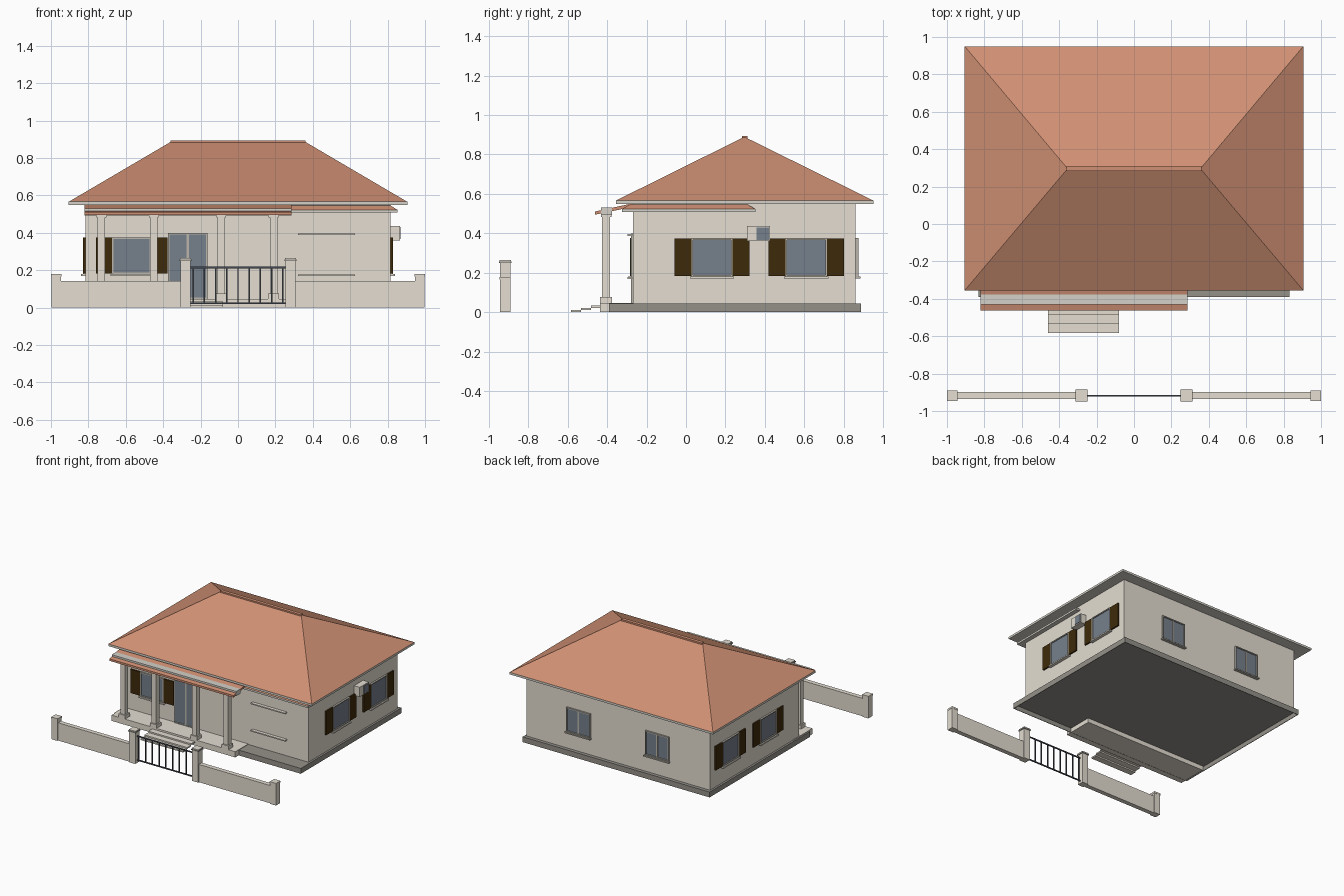
import bpy, bmesh
from math import radians
from mathutils import Matrix, Vector

cube = bpy.data.objects.get("Cube")
if cube:
    bpy.data.objects.remove(cube, do_unlink=True)


def material(name, r, g, b):
    m = bpy.data.materials.new(name)
    m.use_nodes = True
    m.diffuse_color = (r, g, b, 1)
    m.node_tree.nodes["Principled BSDF"].inputs["Base Color"].default_value = (r, g, b, 1)
    return m


PLASTER = material("warm plaster", 0.78, 0.73, 0.645)
TILE = material("terracotta tile", 0.63, 0.28, 0.172)
CONCRETE = material("grey concrete", 0.30, 0.285, 0.255)
TRIM = material("pale trim", 0.66, 0.64, 0.58)
FRAME = material("window frame", 0.50, 0.47, 0.41)
GLASS = material("blue grey glass", 0.18, 0.215, 0.26)
WOOD = material("dark wood", 0.048, 0.023, 0.003)
IRON = material("dark iron", 0.06, 0.07, 0.09)


def finish(name, bm, mat):
    bmesh.ops.recalc_face_normals(bm, faces=bm.faces)
    mesh = bpy.data.meshes.new(name)
    bm.to_mesh(mesh)
    bm.free()
    mesh.materials.append(mat)
    ob = bpy.data.objects.new(name, mesh)
    bpy.context.collection.objects.link(ob)
    return ob


def box(name, xs, ys, zs, mat, place=Matrix(), hollow=0):
    """Block; hollow is the depth of a recess left under it."""
    bm = bmesh.new()
    bmesh.ops.create_cube(bm, size=1)
    for v in bm.verts:
        v.co = place @ Vector([r[0] if c < 0 else r[1] for c, r in zip(v.co, (xs, ys, zs))])
    if hollow:
        bm.normal_update()
        bottom = min(bm.faces, key=lambda f: f.calc_center_median().z)
        bmesh.ops.inset_region(bm, faces=[bottom], thickness=0.006)
        lift = bmesh.ops.extrude_face_region(bm, geom=[bottom])["geom"]
        bmesh.ops.translate(bm, vec=(0, 0, hollow),
                            verts=[g for g in lift if isinstance(g, bmesh.types.BMVert)])
        if bottom.is_valid:
            bmesh.ops.delete(bm, geom=[bottom], context="FACES_ONLY")
    return finish(name, bm, mat)


def hip(name, xs, ys, top_xs, top_ys, zs, mat):
    """Box whose top rectangle is shrunk to a ridge or smaller deck."""
    bm = bmesh.new()
    bmesh.ops.create_cube(bm, size=1)
    for v in bm.verts:
        rx, ry = (xs, ys) if v.co.z < 0 else (top_xs, top_ys)
        v.co = (rx[v.co.x > 0], ry[v.co.y > 0], zs[v.co.z > 0])
    return finish(name, bm, mat)


def extrude_x(name, profile, x0, x1, mat):
    bm = bmesh.new()
    face = bm.faces.new([bm.verts.new((x0, y, z)) for y, z in profile])
    new = bmesh.ops.extrude_face_region(bm, geom=[face])["geom"]
    bmesh.ops.translate(bm, vec=(x1 - x0, 0, 0),
                        verts=[g for g in new if isinstance(g, bmesh.types.BMVert)])
    return finish(name, bm, mat)


def frame(name, w, z0, z1, depth, place, mullion):
    """Glazed frame; local -y points out of the wall."""
    h, t = w / 2, 0.008
    box(name + "_glass", (-h + t, h - t), (-0.006, 0.01), (z0 + t, z1 - t), GLASS, place)
    for s in (-1, 1):
        box(name + "_jamb", sorted((s * h, s * (h - t))), (-depth, 0), (z0, z1), FRAME, place)
    box(name + "_head", (-h, h), (-depth, 0), (z1 - t, z1), FRAME, place)
    box(name + "_bottom_rail", (-h, h), (-depth, 0), (z0, z0 + t), FRAME, place)
    if mullion:
        box(name + "_mullion", (-0.006, 0.006), (-0.010, 0), (z0, z1), FRAME, place)


def window(name, x, y, angle, shutters):
    place = Matrix.Translation((x, y, 0)) @ Matrix.Rotation(radians(angle), 4, "Z")
    frame(name, 0.21, 0.18, 0.375, 0.014, place, not shutters)
    box(name + "_sill", (-0.112, 0.112), (-0.024, 0), (0.17, 0.18),
        PLASTER if shutters else FRAME, place)
    if shutters:
        for s in (-1, 1):
            box(name + "_shutter", sorted((s * 0.105, s * 0.191)), (-0.012, 0),
                (0.183, 0.374), WOOD, place)


# Base and walls
FRONT, BACK, SIDE = -0.27, 0.86, 0.816
box("foundation_slab", (-0.832, 0.832), (-0.39, 0.888), (0, 0.043), CONCRETE, hollow=0.036)
box("house_walls", (-SIDE, SIDE), (FRONT, BACK), (0.04, 0.555), PLASTER)

# Main hipped roof
box("roof_fascia", (-0.905, 0.905), (-0.355, 0.95), (0.549, 0.566), TRIM)
hip("main_roof", (-0.905, 0.905), (-0.355, 0.95), (-0.36, 0.36), (0.29, 0.302), (0.566, 0.886), TILE)
box("ridge_cap", (-0.36, 0.36), (0.284, 0.311), (0.878, 0.894), TILE)

# Lower roof over the front corner room
box("lower_fascia", (0.2, 0.852), (-0.325, 0.352), (0.508, 0.523), TRIM)
hip("lower_roof", (0.2, 0.852), (-0.325, 0.352), (0.2, 0.815), (-0.285, 0.312), (0.523, 0.546), TILE)

# Porch
box("porch_floor", (-0.82, 0.28), (-0.435, -0.19), (0.001, 0.047), PLASTER)
for i in range(3):
    box("porch_step", (-0.46, -0.08), (-0.583 + 0.05 * i, -0.533 + 0.05 * i),
        (0.011 * i, 0.011 * (i + 1)), PLASTER)
for x in (-0.73, -0.45, -0.09, 0.19):
    for part, r, zs in (("base", 0.03, (0.047, 0.076)), ("shaft", 0.02, (0.076, 0.482)),
                        ("capital", 0.026, (0.482, 0.496))):
        box("column_" + part, (x - r, x + r), (-0.405 - r, -0.405 + r), zs, PLASTER)
extrude_x("porch_roof", [(-0.462, 0.494), (-0.462, 0.51), (FRONT, 0.552), (FRONT, 0.534)],
          -0.822, 0.285, TILE)
box("porch_beam", (-0.822, 0.285), (-0.43, -0.376), (0.493, 0.531), TRIM)

# Openings
window("front_window", -0.569, FRONT, 0, True)
for y in (0.132, 0.61):
    window("left_window", SIDE, y, 90, True)
    window("right_window", -SIDE, y, -90, True)
for x in (-0.35, 0.35):
    window("back_window", x, BACK, 180, False)
frame("front_door", 0.21, 0.047, 0.398, 0.009, Matrix.Translation((-0.269, FRONT, 0)), True)
for z in (0.168, 0.387):
    box("front_wall_ledge", (0.32, 0.625), (-0.296, FRONT), (z, z + 0.009), PLASTER)

# Air conditioner on the side wall
box("air_conditioner", (SIDE, 0.866), (0.31, 0.425), (0.36, 0.437), PLASTER)
box("air_conditioner_grille", (0.866, 0.869), (0.358, 0.42), (0.367, 0.43), GLASS)

# Boundary wall, mirrored about the gate
MID = -0.917
for s in (-1, 1):
    box("boundary_wall", sorted((s * 0.3, s * 0.96)), (MID - 0.018, MID + 0.018), (0, 0.143), PLASTER)
    for part, x, r, z in (("end_post", 0.972, 0.026, 0.165), ("gate_post", 0.28, 0.027, 0.248)):
        x *= s
        box(part, (x - r, x + r), (MID - r, MID + r), (0, z), PLASTER)
        layers = [(0.002, 0, 0.014, PLASTER)]
        if part == "gate_post":
            layers = [(0.005, 0, 0.009, CONCRETE), (0.002, 0.009, 0.016, PLASTER)]
        for grow, low, high, mat in layers:
            c = r + grow
            box(part + "_cap", (x - c, x + c), (MID - c, MID + c), (z + low, z + high), mat)

# Iron gate
for z in (0.018, 0.21):
    box("gate_rail", (-0.255, 0.255), (MID - 0.004, MID + 0.004), (z, z + 0.009), IRON)
for i in range(9):
    x = -0.24 + 0.06 * i
    box("gate_bar", (x - 0.004, x + 0.004), (MID - 0.004, MID + 0.004), (0.018, 0.215), IRON)
